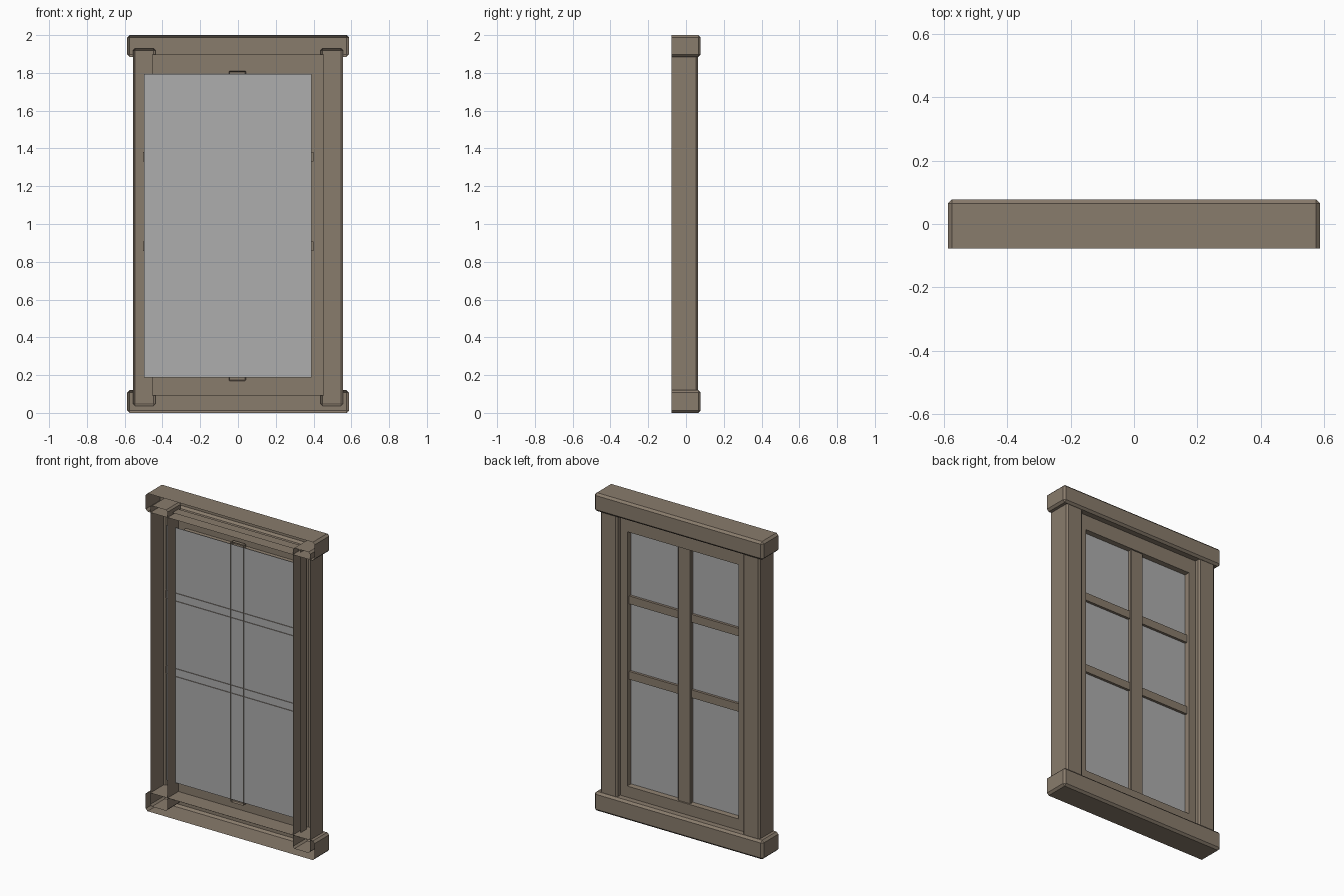
import bpy, bmesh
from mathutils import Vector

if "Cube" in bpy.data.objects:
    bpy.data.objects.remove(bpy.data.objects["Cube"])


def material(name, rgb):
    m = bpy.data.materials.new(name)
    m.diffuse_color = (*rgb, 1)
    m.use_nodes = True
    m.node_tree.nodes["Principled BSDF"].inputs["Base Color"].default_value = m.diffuse_color
    return m


WOOD = material("brown_wood", (0.25, 0.20, 0.15))
GLASS = material("grey_glass", (0.42, 0.42, 0.42))


def finish(name, bm, mat):
    me = bpy.data.meshes.new(name)
    bm.to_mesh(me)
    bm.free()
    me.materials.append(mat)
    ob = bpy.data.objects.new(name, me)
    bpy.context.collection.objects.link(ob)
    return ob


def open_box(name, lo, hi, bevel=0.0):
    """Chamfered hollow box without its front (-y) face."""
    bm = bmesh.new()
    bmesh.ops.create_cube(bm, size=1)
    for v in bm.verts:
        v.co = Vector([lo[i] + (v.co[i] + 0.5) * (hi[i] - lo[i]) for i in range(3)])
    if bevel:
        edges = [e for e in bm.edges
                 if not all(abs(v.co.y - lo[1]) < 1e-6 for v in e.verts)]
        bmesh.ops.bevel(bm, geom=edges, offset=bevel, segments=1,
                        profile=0.5, affect='EDGES')
    front = [f for f in bm.faces if all(abs(v.co.y - lo[1]) < 1e-5 for v in f.verts)]
    bmesh.ops.delete(bm, geom=front, context='FACES')
    return finish(name, bm, WOOD)


# Head and sill beams
open_box("head_beam", (-0.588, -0.078, 1.885), (0.588, 0.078, 2.0), 0.013)
open_box("sill_beam", (-0.588, -0.078, 0.0), (0.588, 0.078, 0.12), 0.013)

# Side posts
for side, a, b in (("left", -0.556, -0.436), ("right", 0.436, 0.556)):
    open_box(side + "_post", (a, -0.078, 0.037), (b, 0.063, 1.93), 0.011)

# Sash: hollow rectangular frame made from four rings
bm = bmesh.new()
rings = []
for hx, z0, z1, y in ((0.455, 0.092, 1.897, -0.03), (0.455, 0.092, 1.897, 0.03),
                      (0.387, 0.19, 1.79, 0.03), (0.383, 0.194, 1.786, 0.0)):
    rings.append([bm.verts.new((x, y, z)) for x, z in
                  ((-hx, z0), (hx, z0), (hx, z1), (-hx, z1))])
for r, s in zip(rings, rings[1:]):
    for i in range(4):
        j = (i + 1) % 4
        bm.faces.new((r[i], r[j], s[j], s[i]))
finish("sash_frame", bm, WOOD)

# Glazing bars
open_box("vertical_bar", (-0.048, -0.004, 0.17), (0.042, 0.022, 1.81), 0.004)
for name, z in (("lower_bar", 0.882), ("upper_bar", 1.357)):
    open_box(name, (-0.503, -0.004, z - 0.025), (0.4, 0.016, z + 0.025))

# Glass pane, a single sheet
bm = bmesh.new()
bm.faces.new([bm.verts.new((x, 0.0, z)) for x, z in
              ((-0.497, 0.187), (0.39, 0.187), (0.39, 1.793), (-0.497, 1.793))])
finish("glass_pane", bm, GLASS)
